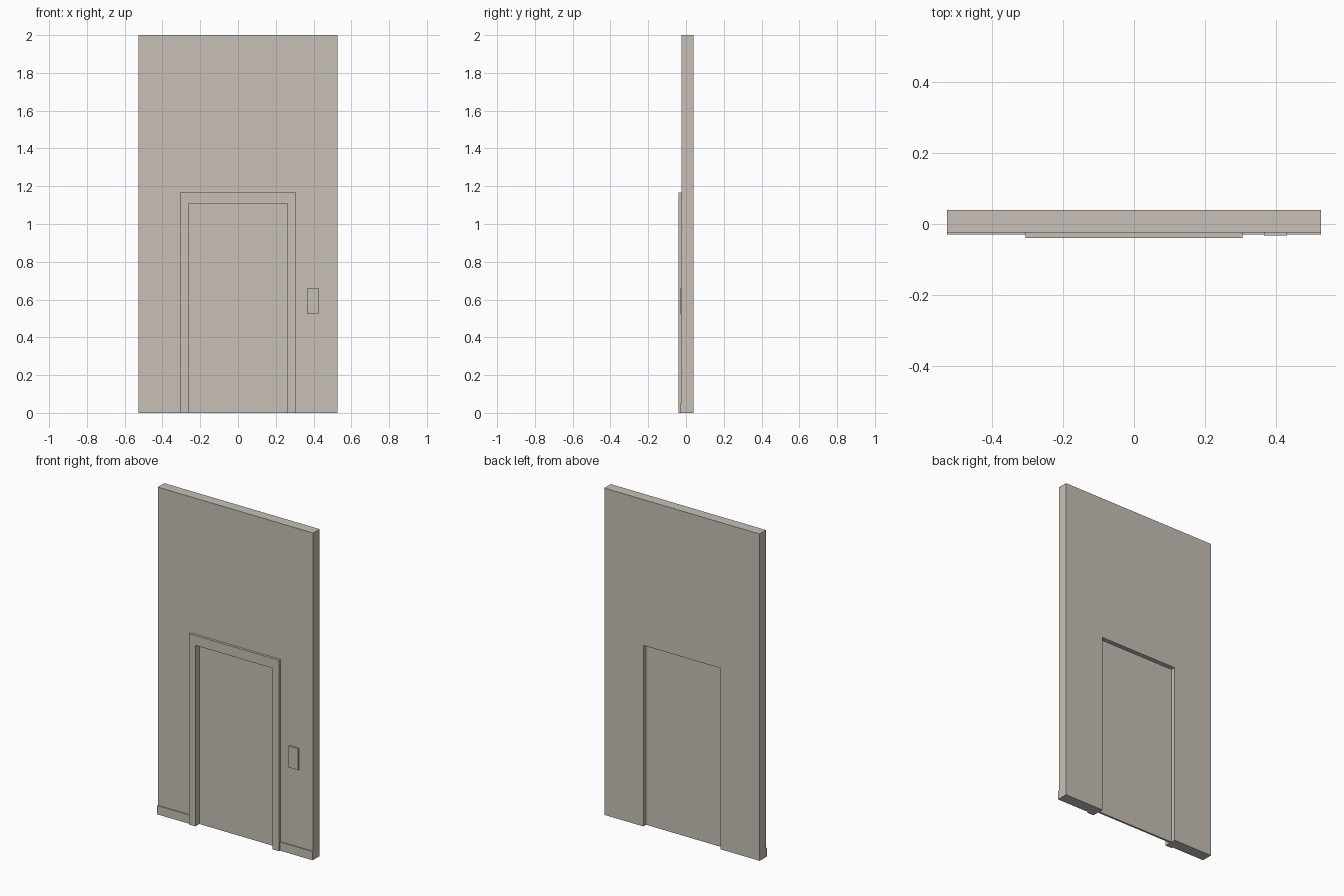
import bpy
import bmesh

if "Cube" in bpy.data.objects:
    bpy.data.objects.remove(bpy.data.objects["Cube"])

# One plain warm grey for everything
mat = bpy.data.materials.new("warm grey")
mat.diffuse_color = (0.57, 0.53, 0.47, 1)
mat.use_nodes = True
mat.node_tree.nodes["Principled BSDF"].inputs["Base Color"].default_value = mat.diffuse_color


def finish(name, bm):
    bmesh.ops.recalc_face_normals(bm, faces=bm.faces)
    me = bpy.data.meshes.new(name)
    bm.to_mesh(me)
    bm.free()
    me.materials.append(mat)
    ob = bpy.data.objects.new(name, me)
    bpy.context.collection.objects.link(ob)
    return ob


def box(name, x0, x1, y0, y1, z0, z1):
    bm = bmesh.new()
    bmesh.ops.create_cube(bm, size=1)
    for v in bm.verts:
        v.co = (x1 if v.co.x > 0 else x0,
                y1 if v.co.y > 0 else y0,
                z1 if v.co.z > 0 else z0)
    return finish(name, bm)


def arch(name, outer_w, outer_h, inner_w, inner_h, y0, y1):
    """Upside-down U outline extruded along y."""
    pts = [(-outer_w, 0), (-outer_w, outer_h), (outer_w, outer_h), (outer_w, 0),
           (inner_w, 0), (inner_w, inner_h), (-inner_w, inner_h), (-inner_w, 0)]
    bm = bmesh.new()
    face = bm.faces.new([bm.verts.new((x, y0, z)) for x, z in pts])
    ext = bmesh.ops.extrude_face_region(bm, geom=[face])["geom"]
    bmesh.ops.translate(bm, vec=(0, y1 - y0, 0),
                        verts=[g for g in ext if isinstance(g, bmesh.types.BMVert)])
    return finish(name, bm)


HALF, OPEN_W, OPEN_H = 0.526, 0.262, 1.108
TRIM_W, TRIM_H = 0.306, 1.168
FRONT, WALL_FRONT, BACK = -0.039, -0.024, 0.039

# Wall with door opening, and the trim around it
arch("wall", HALF, 2.0, OPEN_W, OPEN_H, WALL_FRONT, BACK)
arch("door_trim", TRIM_W, TRIM_H, OPEN_W, OPEN_H, FRONT, WALL_FRONT)

# Door panel set back inside the opening
box("door_panel", -OPEN_W, OPEN_W, 0.0, 0.012, 0, OPEN_H)

# Baseboards either side of the trim
for side, x0, x1 in (("left", -HALF, -TRIM_W), ("right", TRIM_W, HALF)):
    box("baseboard_" + side, x0, x1, -0.030, WALL_FRONT, 0, 0.053)

# Wall switch plate
box("switch_plate", 0.366, 0.430, -0.033, WALL_FRONT, 0.527, 0.658)
